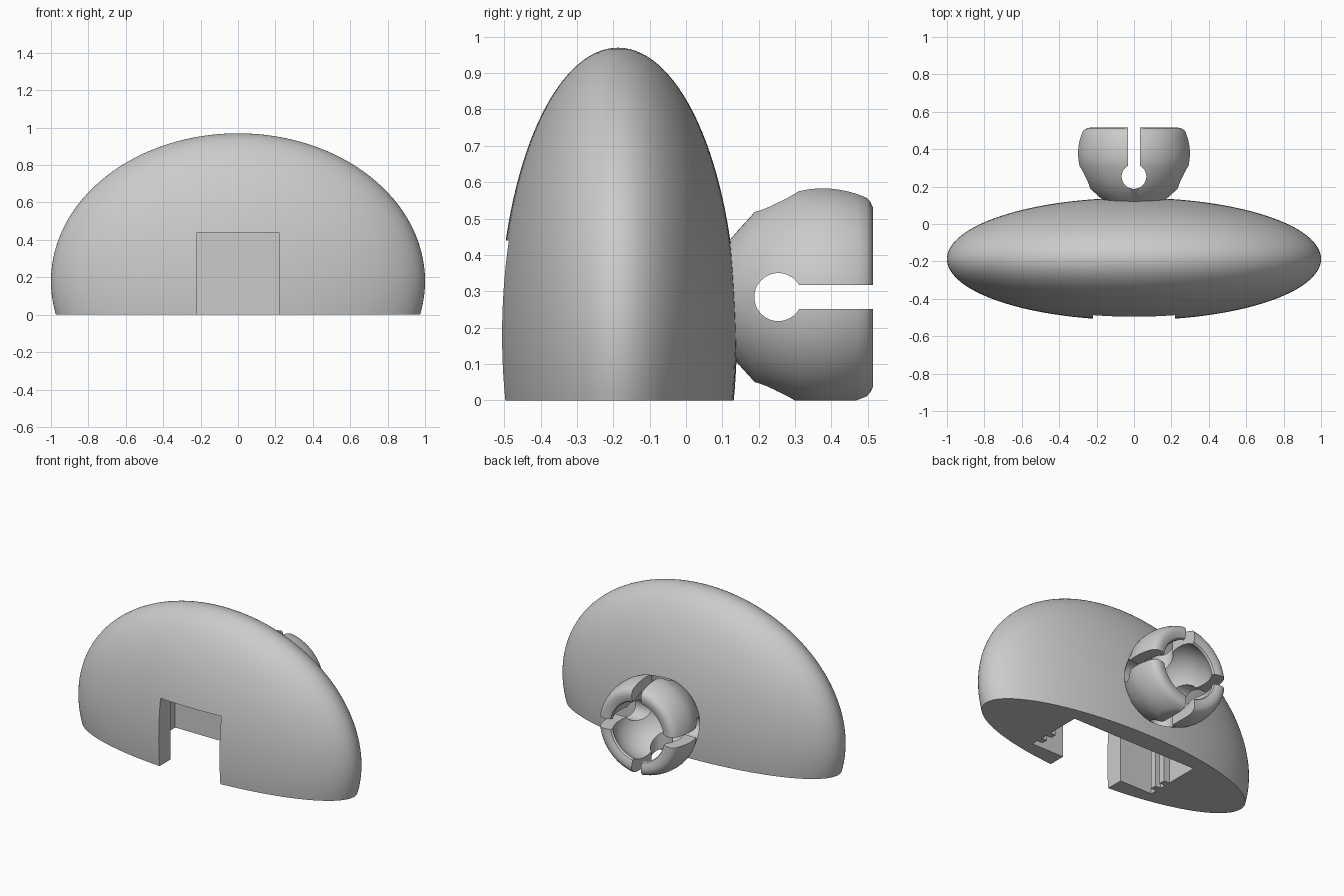
import bpy, math
from mathutils import Matrix, Vector

if "Cube" in bpy.data.objects:
    bpy.data.objects.remove(bpy.data.objects["Cube"])

grey = bpy.data.materials.new("plain grey")
grey.diffuse_color = (0.6, 0.6, 0.6, 1)
grey.use_nodes = True
grey.node_tree.nodes["Principled BSDF"].inputs["Base Color"].default_value = grey.diffuse_color


def finish(ob, name):
    ob.name = name
    ob.data.materials.clear()
    ob.data.materials.append(grey)
    return ob


def box(x0, x1, y0, y1, z0, z1, name="box"):
    bpy.ops.mesh.primitive_cube_add(size=1)
    ob = bpy.context.object
    ob.data.transform(Matrix.Translation(((x0 + x1) / 2, (y0 + y1) / 2, (z0 + z1) / 2))
                      @ Matrix.Diagonal((x1 - x0, y1 - y0, z1 - z0, 1)))
    return finish(ob, name)


def rod(radius, centre, axis):
    bpy.ops.mesh.primitive_cylinder_add(vertices=48, radius=radius, depth=1)
    ob = bpy.context.object
    turn = Vector((0, 0, 1)).rotation_difference(Vector(axis)).to_matrix().to_4x4()
    ob.data.transform(Matrix.Translation(centre) @ turn)
    return finish(ob, "rod")


def cut(ob, cutter):
    mod = ob.modifiers.new("cut", "BOOLEAN")
    mod.operation = "DIFFERENCE"
    mod.solver = "EXACT"
    mod.object = cutter
    bpy.ops.object.select_all(action="DESELECT")
    bpy.context.view_layer.objects.active = ob
    ob.select_set(True)
    bpy.ops.object.modifier_apply(modifier=mod.name)
    bpy.data.objects.remove(cutter)


def smooth(ob, degrees=30):
    bpy.ops.object.select_all(action="DESELECT")
    bpy.context.view_layer.objects.active = ob
    ob.select_set(True)
    bpy.ops.object.shade_smooth_by_angle(angle=math.radians(degrees))


# Ellipsoid shell with a flat base
bpy.ops.mesh.primitive_uv_sphere_add(segments=128, ring_count=64, radius=1)
shell = finish(bpy.context.object, "shell")
shell.data.transform(Matrix.Translation((0, -0.187, 0.18)) @ Matrix.Diagonal((1, 0.327, 0.79, 1)))
cut(shell, box(-2, 2, -2, 2, -2, 0))

# Front opening and the wider pocket behind it
cut(shell, box(-0.22, 0.22, -0.8, -0.2, -0.1, 0.44))
cut(shell, box(-0.455, 0.455, -0.385, 0.0, -0.1, 0.441))
smooth(shell)

# Guide ribs on the pocket sides
for side, s in (("left", -1), ("right", 1)):
    for i, y in enumerate((-0.34, -0.26)):
        a, b = sorted((s * 0.415, s * 0.47))
        box(a, b, y, y + 0.04, 0, 0.45, f"{side}_rib_{i + 1}")

# Ball socket: closed (y, radius) profile turned about the y axis
AXIS_Z, MID_Y, INNER = 0.284, 0.375, 0.222
profile = [(0.08, 0.0), (0.08, 0.11), (0.14, 0.18), (0.19, 0.235), (0.25, 0.267), (0.31, 0.293)]
profile += [(MID_Y + 0.301 * math.sin(math.radians(a)), 0.301 * math.cos(math.radians(a)))
            for a in range(-6, 25, 5)]
profile += [(0.507, 0.264), (0.514, 0.25), (0.515, 0.235), (0.513, 0.215), (0.505, 0.195)]
profile += [(MID_Y + INNER * math.sin(math.radians(a)), INNER * math.cos(math.radians(a)))
            for a in range(32, -89, -6)]
profile += [(MID_Y - INNER, 0.0)]
N = 96
verts, rings, faces = [], [], []
for y, r in profile:
    n = N if r > 0 else 1
    rings.append(range(len(verts), len(verts) + n))
    verts += [(r * math.cos(2 * math.pi * k / N), y, AXIS_Z + r * math.sin(2 * math.pi * k / N))
              for k in range(n)]
for p, q in zip(rings, rings[1:]):
    for k in range(N):
        f = [p[k % len(p)], p[(k + 1) % len(p)], q[(k + 1) % len(q)], q[k % len(q)]]
        faces.append(tuple(dict.fromkeys(f)))
mesh = bpy.data.meshes.new("socket")
mesh.from_pydata(verts, [], faces)
socket = bpy.data.objects.new("socket", mesh)
bpy.context.collection.objects.link(socket)
finish(socket, "socket")
bpy.context.view_layer.objects.active = socket
socket.select_set(True)
bpy.ops.object.mode_set(mode="EDIT")
bpy.ops.mesh.select_all(action="SELECT")
bpy.ops.mesh.normals_make_consistent(inside=False)
bpy.ops.object.mode_set(mode="OBJECT")

# Crossed keyhole slots that split the socket into four fingers
SLOT, HOLE, HOLE_Y = 0.033, 0.066, 0.254
cut(socket, box(-0.5, 0.5, HOLE_Y, 0.7, AXIS_Z - SLOT, AXIS_Z + SLOT))
cut(socket, box(-SLOT, SLOT, HOLE_Y, 0.7, AXIS_Z - 0.5, AXIS_Z + 0.5))
cut(socket, rod(HOLE, (0, HOLE_Y, AXIS_Z), (1, 0, 0)))
cut(socket, rod(HOLE, (0, HOLE_Y, AXIS_Z), (0, 0, 1)))
cut(socket, box(-1, 1, -1, 1, -1, 0))
smooth(socket)
